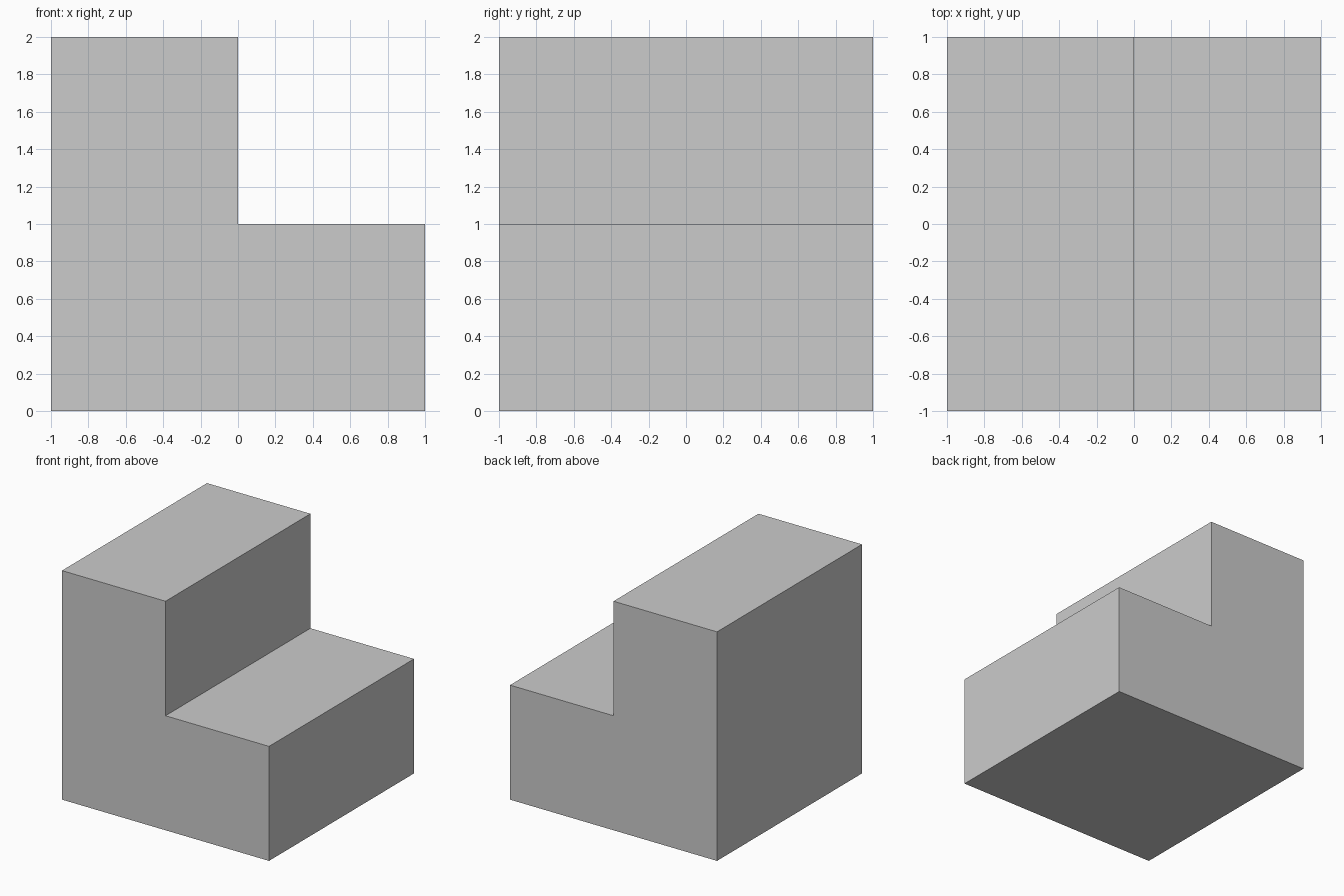
import bpy
import bmesh

if "Cube" in bpy.data.objects:
    bpy.data.objects.remove(bpy.data.objects["Cube"])

# L-shaped side profile (x, z), extruded along y
profile = [(-1, 0), (1, 0), (1, 1), (0, 1), (0, 2), (-1, 2)]
depth = 2.0

bm = bmesh.new()
front = bm.faces.new([bm.verts.new((x, -depth / 2, z)) for x, z in profile])
result = bmesh.ops.extrude_face_region(bm, geom=[front], use_keep_orig=True)
back_verts = [g for g in result["geom"] if isinstance(g, bmesh.types.BMVert)]
bmesh.ops.translate(bm, verts=back_verts, vec=(0, depth, 0))
bmesh.ops.recalc_face_normals(bm, faces=bm.faces[:])

# Two-level step block
mesh = bpy.data.meshes.new("step_block")
bm.to_mesh(mesh)
bm.free()
step_block = bpy.data.objects.new("step_block", mesh)
bpy.context.collection.objects.link(step_block)
